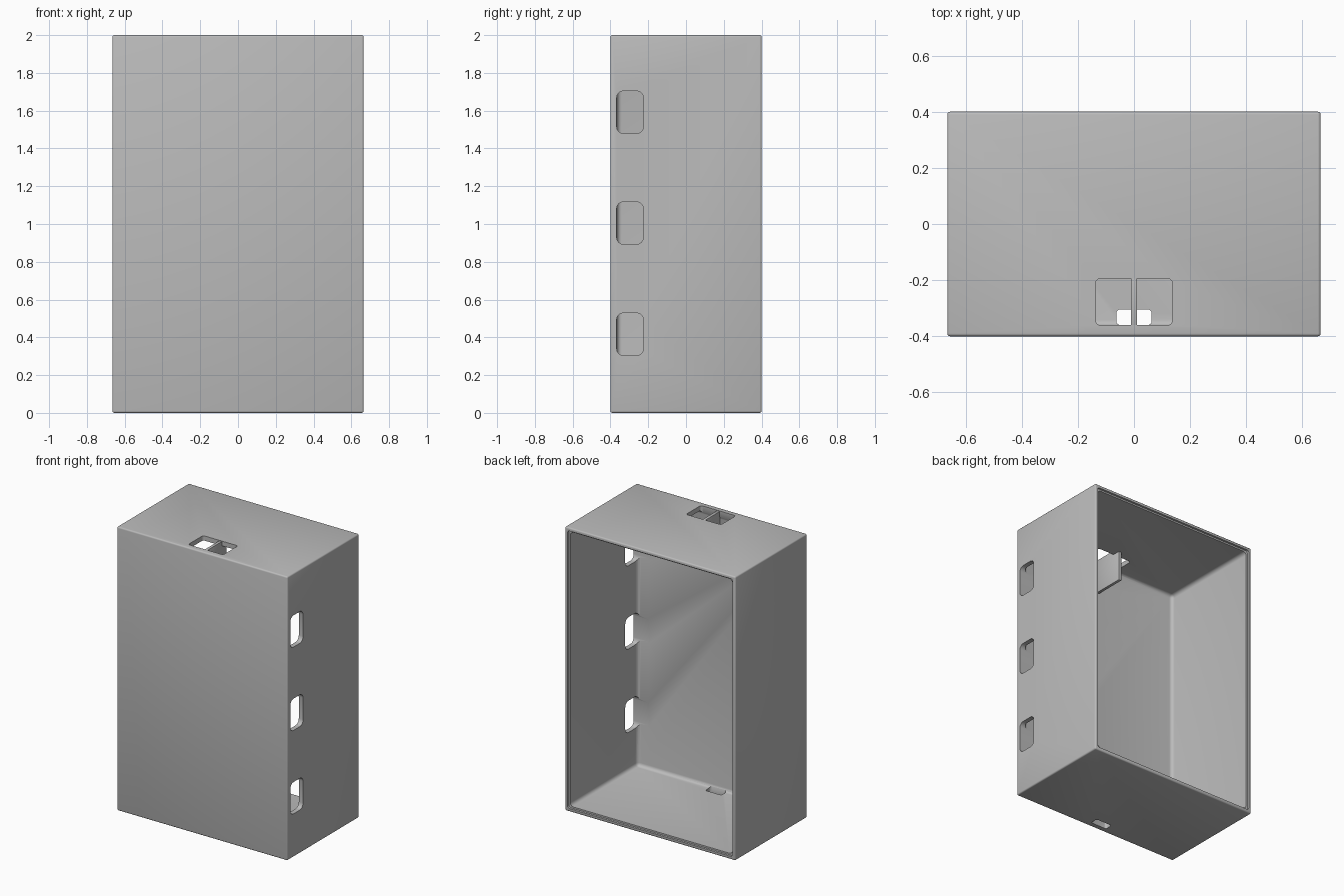
import bpy, bmesh
from mathutils import Vector

if "Cube" in bpy.data.objects:
    bpy.data.objects.remove(bpy.data.objects["Cube"])

grey = bpy.data.materials.new("plain grey")
grey.use_nodes = True
COLOUR = (0.5, 0.5, 0.5, 1)
grey.diffuse_color = COLOUR
grey.node_tree.nodes["Principled BSDF"].inputs["Base Color"].default_value = COLOUR


def box(name, low, high, radius=0, axis=None, segments=4):
    """Box between two corners; rounds all edges, or only those along axis."""
    low, high = Vector(low), Vector(high)
    bm = bmesh.new()
    bmesh.ops.create_cube(bm, size=1)
    for v in bm.verts:
        v.co = (low + high) / 2 + v.co * (high - low)
    if radius:
        edges = [e for e in bm.edges if axis is None
                 or abs((e.verts[0].co - e.verts[1].co)[axis]) > 1e-5]
        bmesh.ops.bevel(bm, geom=edges, offset=radius, segments=segments,
                        profile=0.5, affect='EDGES', clamp_overlap=True)
    mesh = bpy.data.meshes.new(name)
    bm.to_mesh(mesh)
    bm.free()
    mesh.materials.append(grey)
    obj = bpy.data.objects.new(name, mesh)
    bpy.context.collection.objects.link(obj)
    return obj


def activate(obj):
    bpy.ops.object.select_all(action='DESELECT')
    obj.select_set(True)
    bpy.context.view_layer.objects.active = obj


def cut(target, cutter):
    mod = target.modifiers.new("cut", 'BOOLEAN')
    mod.operation, mod.solver, mod.object = 'DIFFERENCE', 'EXACT', cutter
    activate(target)
    bpy.ops.object.modifier_apply(modifier=mod.name)
    bpy.data.objects.remove(cutter)


W, D, H, WALL = 0.665, 0.4, 2.0, 0.033

# Enclosure, hollow and open at the back
case = box("case", (-W, -D, 0), (W, D, H), 0.01, segments=3)
cut(case, box("cavity", (-W + WALL, -D + 0.035, WALL),
              (W - WALL, D + 0.2, H - WALL), 0.025))

# Shallow step around the open rim
cut(case, box("rim_step", (-W + 0.022, D - 0.015, 0.022),
              (W - 0.022, D + 0.1, H - 0.022), 0.015, axis=1))

# Three rounded windows in the left wall
for z in (0.417, 1.005, 1.592):
    cut(case, box("side_window", (W - 0.12, -0.367, z - 0.112),
                  (W + 0.1, -0.226, z + 0.112), 0.035, axis=0))

# Openings in the top and the bottom
cut(case, box("top_opening", (-0.136, -0.36, H - 0.12),
              (0.136, -0.195, H + 0.1), 0.015, axis=2))
cut(case, box("bottom_slot", (-0.063, -0.36, -0.1),
              (0.063, -0.304, 0.12), 0.014, axis=2))

# Dividing plate hanging through the top opening
divider = box("divider", (-0.011, -0.375, 1.755), (0.011, -0.14, H - 0.003),
              0.003, segments=2)

for obj in (case, divider):
    activate(obj)
    bpy.ops.object.shade_smooth_by_angle(angle=0.6)
